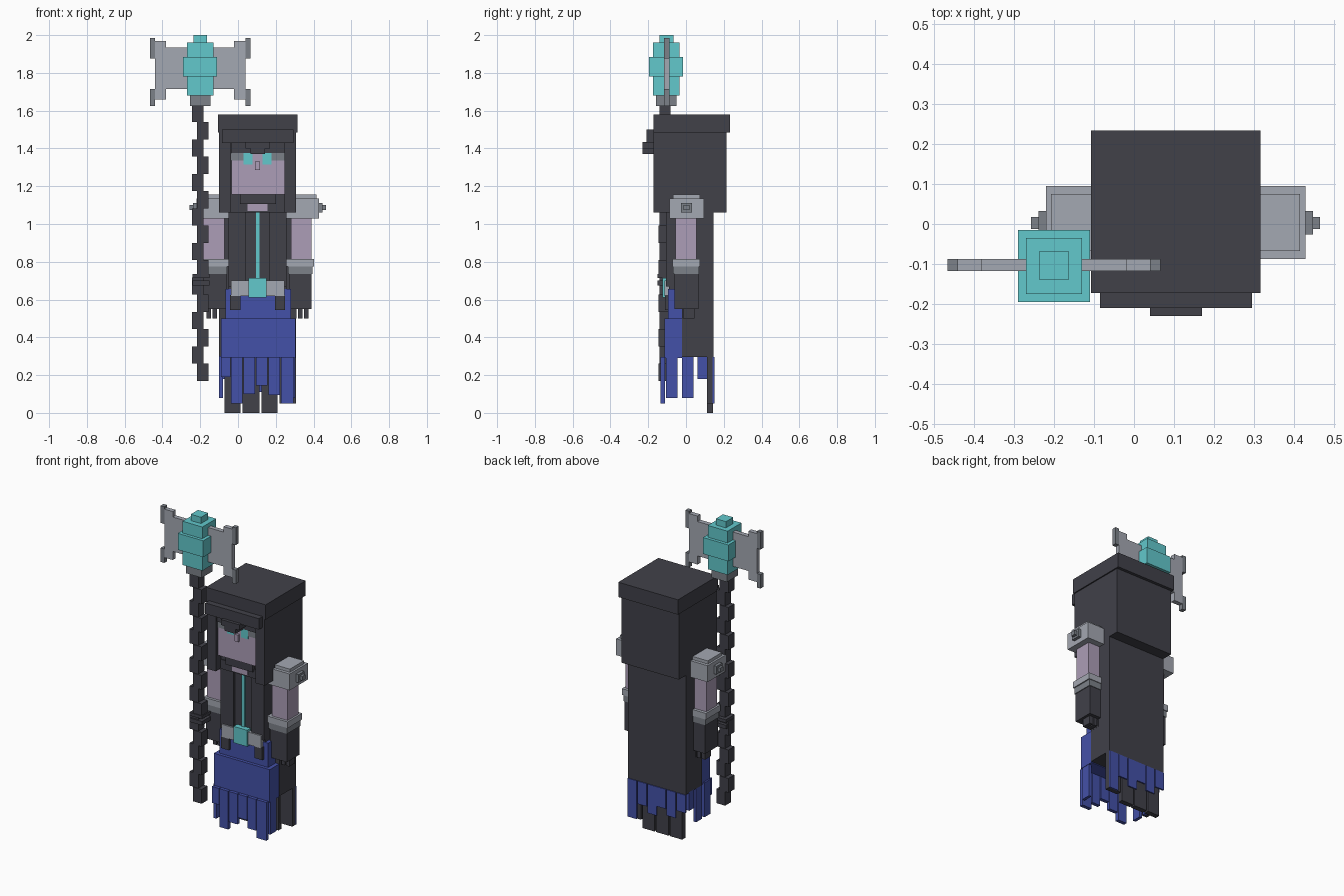
import bpy
import bmesh

if "Cube" in bpy.data.objects:
    bpy.data.objects.remove(bpy.data.objects["Cube"], do_unlink=True)

CX = 0.104   # body centre line
AX = -0.20   # axe centre line


def srgb(h):
    out = []
    for i in (0, 2, 4):
        c = int(h[i:i + 2], 16) / 255
        out.append(c / 12.92 if c <= 0.04045 else ((c + 0.055) / 1.055) ** 2.4)
    return (*out, 1.0)


def material(name, h):
    m = bpy.data.materials.new(name)
    m.use_nodes = True
    m.diffuse_color = srgb(h)
    m.node_tree.nodes["Principled BSDF"].inputs["Base Color"].default_value = srgb(h)
    return m


DARK = material("charcoal", "414149")
BLUE = material("royal_blue", "4451A8")
TEAL = material("turquoise", "62C8CC")
PINK = material("pale_mauve", "AC9DB7")
GREY = material("light_grey", "A4A8B2")
STEEL = material("steel_grey", "7C8189")


def boxes(name, mat, *specs):
    """One object from boxes given as (x0, x1, y0, y1, z0, z1)."""
    bm = bmesh.new()
    for x0, x1, y0, y1, z0, z1 in specs:
        vs = bmesh.ops.create_cube(bm, size=1)["verts"]
        for v in vs:
            v.co.x = x1 if v.co.x > 0 else x0
            v.co.y = y1 if v.co.y > 0 else y0
            v.co.z = z1 if v.co.z > 0 else z0
    mesh = bpy.data.meshes.new(name)
    bm.to_mesh(mesh)
    bm.free()
    mesh.materials.append(mat)
    ob = bpy.data.objects.new(name, mesh)
    bpy.context.collection.objects.link(ob)
    return ob


def mirrored(spec, c):
    x0, x1, *rest = spec
    return (2 * c - x1, 2 * c - x0, *rest)


def pair(name, mat, *specs, c=CX):
    """Matching left and right parts about x = c."""
    boxes("left_" + name, mat, *specs)
    boxes("right_" + name, mat, *[mirrored(s, c) for s in specs])


# Hood
boxes("hood_cap", DARK, (-0.107, 0.316, -0.172, 0.234, 1.485, 1.58))
boxes("hood_back", DARK, (-0.10, 0.308, -0.12, 0.215, 1.06, 1.485))
pair("hood_cheek", DARK, (0.245, 0.308, -0.172, -0.12, 1.06, 1.485))
boxes("hood_forehead", DARK, (-0.035, 0.245, -0.16, -0.12, 1.375, 1.485))
boxes("hood_band", DARK, (-0.085, 0.295, -0.21, -0.172, 1.43, 1.50))
boxes("brow", DARK, (0.04, 0.17, -0.23, -0.15, 1.40, 1.435),
      (0.065, 0.143, -0.23, -0.15, 1.37, 1.40))

# Face
boxes("face", PINK, (-0.035, 0.245, -0.15, -0.12, 1.155, 1.375))
boxes("nose", PINK, (0.09, 0.117, -0.165, -0.15, 1.285, 1.33))
pair("eye", TEAL, (0.13, 0.178, -0.154, -0.15, 1.315, 1.375))
pair("eye_corner", STEEL, (0.178, 0.245, -0.153, -0.15, 1.335, 1.375))
boxes("collar", DARK, (0.01, 0.20, -0.14, -0.11, 1.105, 1.155),
      (-0.035, 0.245, -0.125, -0.05, 1.06, 1.12))
boxes("neck", PINK, (0.05, 0.157, -0.13, -0.08, 1.07, 1.105))

# Torso and cape
boxes("torso", DARK, (-0.05, 0.258, -0.09, 0.0, 0.60, 1.08))
pair("coat_flap", DARK, (0.168, 0.258, -0.105, -0.09, 0.67, 1.07))
boxes("chest_stripe", TEAL, (0.094, 0.115, -0.097, -0.09, 0.70, 1.07))
boxes("cape", DARK, (-0.10, 0.308, -0.02, 0.145, 0.295, 1.07))

# Belt
pair("belt", GREY, (0.15, 0.245, -0.115, -0.06, 0.62, 0.70))
pair("belt_tab", DARK, (0.195, 0.25, -0.112, -0.06, 0.545, 0.625))
boxes("buckle", TEAL, (0.056, 0.152, -0.125, -0.06, 0.61, 0.715))

# Skirt with ragged hem
boxes("skirt_top", BLUE, (-0.065, 0.28, -0.095, -0.02, 0.50, 0.655))
boxes("skirt", BLUE, (-0.09, 0.305, -0.115, -0.02, 0.29, 0.50))
front = [(-0.09, -0.04, 0.19), (-0.037, 0.025, 0.05), (0.03, 0.09, 0.10),
         (0.095, 0.157, 0.145), (0.162, 0.222, 0.095), (0.227, 0.295, 0.05)]
boxes("skirt_front_strips", BLUE, *[(a, b, -0.135, -0.112, z, 0.295) for a, b, z in front])
sides = [(-0.105, -0.045, 0.08), (-0.02, 0.04, 0.08), (0.06, 0.11, 0.18)]
boxes("skirt_right_strips", BLUE, *[(-0.10, -0.08, a, b, z, 0.30) for a, b, z in sides])
boxes("skirt_left_strip", BLUE, (0.285, 0.303, -0.105, -0.045, 0.08, 0.30))
back = [(0.245, 0.05), (0.175, 0.15), (0.105, 0.11), (0.04, 0.17), (-0.03, 0.13), (-0.10, 0.18)]
boxes("skirt_back_strips", BLUE,
      *[(a, a + 0.063, 0.14, 0.15, z, 0.295) for a, z in back])
tails = [(-0.072, 0.013, 0.0), (0.024, 0.114, 0.0), (0.124, 0.21, 0.0), (0.22, 0.308, 0.05)]
boxes("cape_tails", DARK, *[(a, b, 0.11, 0.142, z, 0.30) for a, b, z in tails])

# Arms
pair("pauldron", GREY, (0.25, 0.428, -0.088, 0.095, 1.03, 1.135),
     (0.25, 0.415, -0.068, 0.075, 1.135, 1.155))
pair("pauldron_stud", STEEL, (0.42, 0.447, -0.026, 0.032, 1.06, 1.112),
     (0.44, 0.465, -0.012, 0.018, 1.073, 1.10))
pair("upper_arm", PINK, (0.28, 0.39, -0.055, 0.055, 0.81, 1.04))
pair("cuff", GREY, (0.258, 0.402, -0.072, 0.075, 0.775, 0.815))
pair("cuff_rim", STEEL, (0.265, 0.395, -0.068, 0.07, 0.735, 0.775))
pair("forearm", DARK, (0.27, 0.39, -0.062, 0.066, 0.55, 0.74))
pair("fingers", DARK, *[(x, x + 0.024, -0.015, 0.045, 0.50, 0.56)
                        for x in (0.285, 0.318, 0.35)])

# Axe shaft of staggered blocks, with gripping fingers
N, Z0, Z1 = 16, 0.17, 1.63
step = (Z1 - Z0) / N
boxes("axe_shaft", DARK,
      *[(AX - 0.018 + s, AX + 0.018 + s + 0.026, -0.145 + t, -0.085 + t,
         Z0 + i * step, Z0 + (i + 1) * step)
        for i in range(N)
        for s, t in [((0.0, 0.0) if i % 2 == 0 else (-0.026, 0.004))]])
boxes("grip_fingers", DARK, (-0.24, -0.15, -0.15, -0.06, 0.715, 0.735),
      (-0.24, -0.15, -0.15, -0.06, 0.675, 0.70))

# Axe head
boxes("axe_socket", STEEL, (-0.255, -0.145, -0.16, -0.05, 1.625, 1.685))
boxes("axe_gem", TEAL, (-0.27, -0.13, -0.175, -0.035, 1.68, 1.96),
      (-0.29, -0.11, -0.195, -0.015, 1.78, 1.885),
      (-0.236, -0.164, -0.14, -0.067, 1.96, 2.0))
pair("axe_blade", GREY, (-0.13, -0.02, -0.117, -0.088, 1.715, 1.935),
     (-0.02, 0.04, -0.117, -0.088, 1.66, 1.97), c=AX)
pair("axe_blade_tips", STEEL, (0.04, 0.066, -0.117, -0.088, 1.625, 1.715),
     (0.04, 0.066, -0.117, -0.088, 1.875, 1.985), c=AX)
